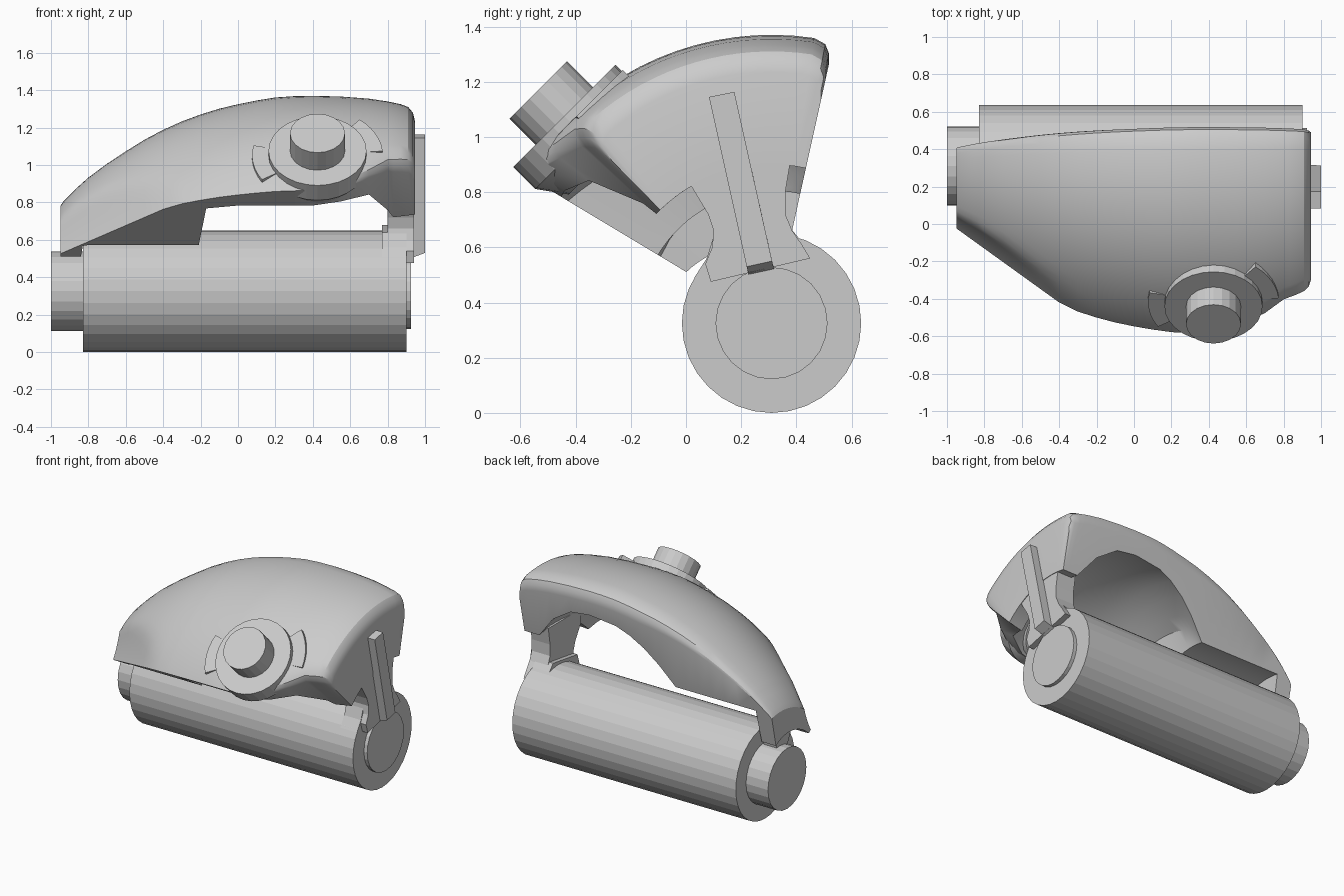
import bpy, bmesh
from math import radians, sin, cos, pi
from mathutils import Matrix, Vector

if "Cube" in bpy.data.objects:
    bpy.data.objects.remove(bpy.data.objects["Cube"])

CY, CZ = 0.31, 0.325          # hinge axis of the whole model (runs along x)


def finish(name, bm, smooth=None):
    bmesh.ops.recalc_face_normals(bm, faces=bm.faces)
    me = bpy.data.meshes.new(name)
    bm.to_mesh(me)
    bm.free()
    ob = bpy.data.objects.new(name, me)
    bpy.context.collection.objects.link(ob)
    if smooth:
        bpy.ops.object.select_all(action='DESELECT')
        ob.select_set(True)
        bpy.context.view_layer.objects.active = ob
        bpy.ops.object.shade_smooth_by_angle(angle=radians(smooth))
    return ob


def prism(name, pts, depth0, depth1, place):
    """Extrude a 2D outline between two depths; place maps (a, b, depth) to 3D."""
    bm = bmesh.new()
    lo = [bm.verts.new(place(a, b, depth0)) for a, b in pts]
    hi = [bm.verts.new(place(a, b, depth1)) for a, b in pts]
    bm.faces.new(lo)
    bm.faces.new(hi)
    for i in range(len(pts)):
        j = (i + 1) % len(pts)
        bm.faces.new((lo[i], lo[j], hi[j], hi[i]))
    return finish(name, bm)


def along_x(a, b, d):
    return (d, a, b)


def circle(r, n, cx=0, cy=0):
    return [(cx + r * cos(2 * pi * i / n), cy + r * sin(2 * pi * i / n)) for i in range(n)]


def lerp(table, x):
    for (x0, v0), (x1, v1) in zip(table, table[1:]):
        if x <= x1:
            t = max(0, (x - x0) / (x1 - x0))
            return v0 + (v1 - v0) * t
    return table[-1][1]


def polar(x, ang, r):
    return (x, CY + r * cos(radians(ang)), CZ + r * sin(radians(ang)))


# Grip cylinder, end ring and pins
for name, r, n, x0, x1 in (("grip", 0.325, 32, -0.83, 0.76),
                           ("end_ring", 0.325, 32, 0.76, 0.90),
                           ("left_pin", 0.212, 24, -1.0, -0.82),
                           ("right_disc", 0.203, 24, 0.88, 0.925)):
    prism(name, circle(r, n, CY, CZ), x0, x1, along_x)

# Shell: fan-shaped shell swept about the hinge axis, with a hand opening
outer = [(-.95, .455), (-.93, .485), (-.87, .545), (-.8, .608), (-.7, .682), (-.6, .748),
         (-.5, .81), (-.4, .863), (-.3, .908), (-.2, .945), (-.1, .976), (0, 1.0),
         (.1, 1.02), (.2, 1.036), (.3, 1.043), (.4, 1.045), (.55, 1.041), (.7, 1.03),
         (.8, 1.015), (.87, 1.0), (.91, .985), (.935, .955), (.946, .91)]
inner_back = [(-.95, .24), (-.84, .24), (-.83, .48), (-.21, .48), (-.1, .62), (0, .72),
              (.1, .79), (.2, .835), (.4, .86), (.55, .84), (.7, .74), (.83, .575), (.946, .575)]
inner_front = [(-.95, .36), (-.84, .36), (-.83, .48), (-.21, .48), (-.17, .86), (0, .89),
               (.4, .89), (.55, .89), (.7, .84), (.83, .575), (.946, .575)]
front_angle = [(-.95, 149), (.45, 149), (.6, 146.5), (.7, 142), (.8, 137), (.946, 134.5)]
A0, N = 77.5, 16


def chamfer(x, a):
    """Flat cut across the lower front corner at the left end."""
    return (.389 + (x + .95) * .84) / cos(radians(min(60, 1.3 * (149 - a))))


stations = sorted({x for t in (outer, inner_back, inner_front) for x, _ in t})
bm = bmesh.new()
top, bot = [], []
for x in stations:
    R, a1 = lerp(outer, x), lerp(front_angle, x)
    fr = lerp([(.4, 0), (.85, 1), (1, 1)], x)
    bk = lerp([(-.95, .1), (-.5, .5), (0, 1), (1, 1)], x)
    edge = [(0, .085), (.5, .045), (1.6, .015), (4, 0)]
    samples = [(A0 + d, drop * bk) for d, drop in edge]
    samples += [(A0 + 4 + (a1 - A0 - 8) * i / N, 0) for i in range(1, N)]
    samples += [(a1 - d, drop * fr) for d, drop in reversed(edge)]
    trow, brow = [], []
    for a, drop in samples:
        t = (a - A0) / (a1 - A0)
        ri = lerp(inner_back, x) * (1 - t) + lerp(inner_front, x) * t
        ro = R - drop
        if x < -.35:
            ro = min(ro, chamfer(x, a))
        trow.append(bm.verts.new(polar(x, a, ro)))
        brow.append(bm.verts.new(polar(x, a, min(ri, ro - .02))))
    top.append(trow)
    bot.append(brow)
M = len(top[0])
for i in range(len(stations) - 1):
    for g in (top, bot):
        for j in range(M - 1):
            bm.faces.new((g[i][j], g[i + 1][j], g[i + 1][j + 1], g[i][j + 1]))
    for j in (0, M - 1):
        bm.faces.new((top[i][j], top[i + 1][j], bot[i + 1][j], bot[i][j]))
for i in (0, -1):
    for j in range(M - 1):
        bm.faces.new((top[i][j], top[i][j + 1], bot[i][j + 1], bot[i][j]))
finish("shell", bm, 28)

# Left lug joining the shell to its pin
lug = [polar(0, a, r)[1:] for a, r in ((82, .19), (82, .40), (95, .40), (115, .40), (115, .19))]
prism("left_lug", lug, -.94, -.84, along_x)

# Neck joining the end ring to the shell, stepping down to the ring in a sloped foot
neck = [(.09, .475), (.07, .54), (.095, .60), (.10, .66), (.08, .72), (.02, .82), (.03, .92),
        (.38, .92), (.36, .80), (.36, .72), (.385, .66), (.42, .61), (.45, .56)]
prism("neck", neck, .80, .942, along_x)
root = [(.03, .49), (.075, .56), (.10, .64), (.37, .68), (.42, .62), (.52, .55), (.31, .33)]
prism("neck_root", root, .77, .90, along_x)

# Side strip lying along the neck, with a sloped foot
strip = [(.083, 1.145), (.175, 1.163), (.312, .55), (.220, .53)]
ob = prism("side_strip", strip, .92, 1.0, along_x)
for v in ob.data.vertices:
    if v.co.x < .95 and v.co.z < .6:
        v.co += Vector((0, .007, -.03))

# Button group pointing out of the shell at 135 degrees
n = Vector((0, -cos(pi / 4), sin(pi / 4)))
up = Vector((0, sin(pi / 4), cos(pi / 4)))
base = Vector((0.425, CY, CZ))


def radial(a, b, d):
    return base + Vector((a, 0, 0)) + up * b + n * d


prism("button_flange", circle(.262, 28), .95, 1.062, radial)
prism("button", circle(.147, 20), 1.0, 1.195, radial)

# Tapered boss under the flange
bm = bmesh.new()
bmesh.ops.create_cone(bm, cap_ends=True, segments=28, radius1=.19, radius2=.262, depth=.10)
rot = Matrix((Vector((1, 0, 0)), up, n)).transposed().to_4x4()
bmesh.ops.transform(bm, verts=bm.verts, matrix=Matrix.Translation(base + n * .90) @ rot)
finish("button_boss", bm, 30)

# Curved tabs beside the flange
for name, s0, s1 in (("tab_left", 168, 212), ("tab_right", 5, 50)):
    angs = [radians(s0 + (s1 - s0) * i / 6) for i in range(7)]
    pts = [(.35 * cos(a), .35 * sin(a)) for a in angs]
    pts += [(.25 * cos(a), .25 * sin(a)) for a in reversed(angs)]
    prism(name, pts, .95, 1.03, radial)
